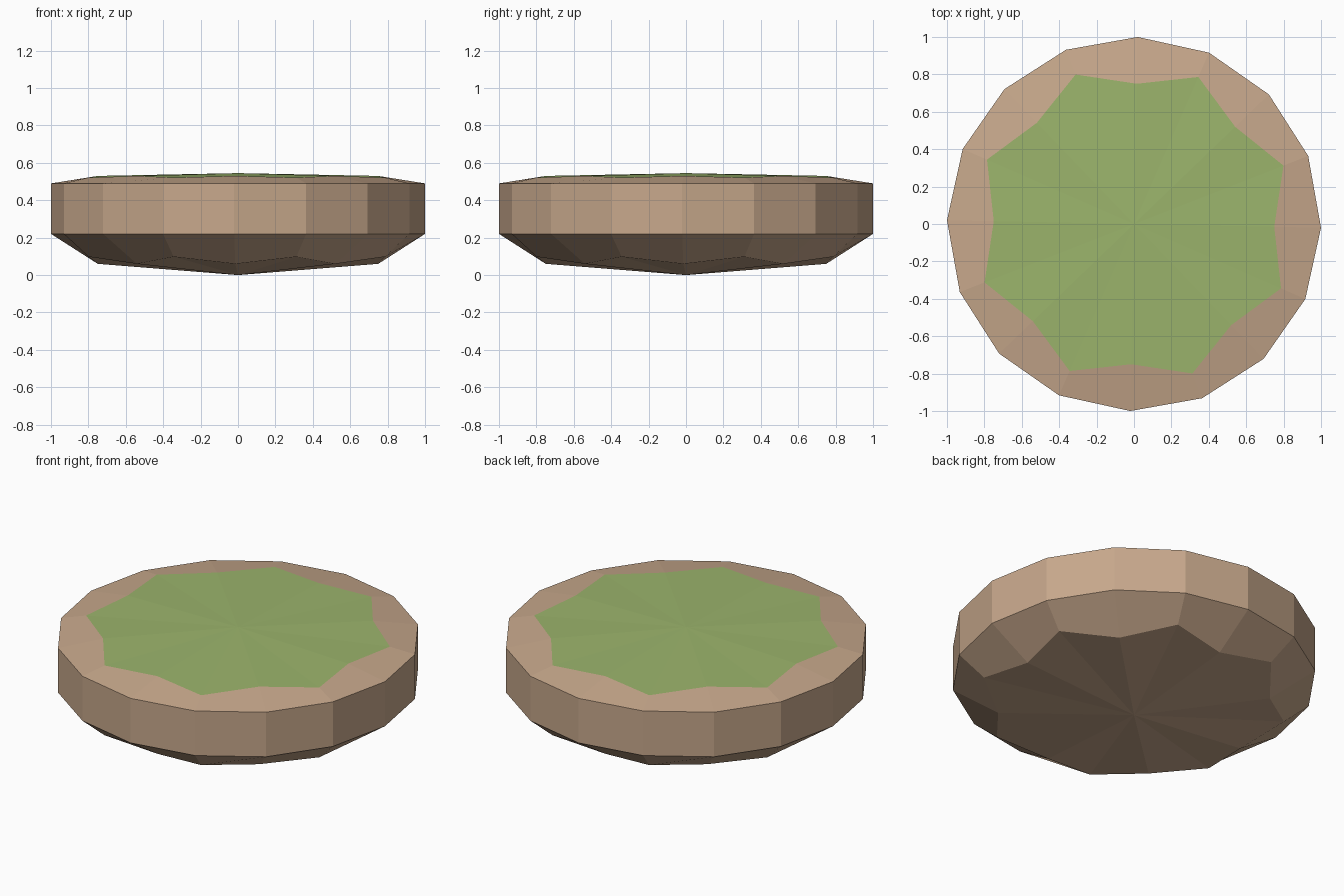
import bpy, bmesh
from math import cos, sin, radians

if "Cube" in bpy.data.objects:
    bpy.data.objects.remove(bpy.data.objects["Cube"])

SIDES = 16
OFFSET = radians(-1.15)


def material(name, color):
    mat = bpy.data.materials.new(name)
    mat.diffuse_color = color
    mat.use_nodes = True
    mat.node_tree.nodes["Principled BSDF"].inputs["Base Color"].default_value = mat.diffuse_color
    return mat


def ring(bm, outer, inner):
    """Ring of vertices alternating between two (radius, z) pairs."""
    verts = []
    for i in range(SIDES):
        r, z = inner if i % 2 == 0 else outer
        a = OFFSET + radians(360 / SIDES) * i
        verts.append(bm.verts.new((r * cos(a), r * sin(a), z)))
    return verts


def bridge(bm, low, high):
    for i in range(SIDES):
        j = (i + 1) % SIDES
        bm.faces.new((low[i], low[j], high[j], high[i]))


def fan(bm, loop, z, up):
    centre = bm.verts.new((0, 0, z))
    for i in range(SIDES):
        a, b = loop[i], loop[(i + 1) % SIDES]
        bm.faces.new((a, b, centre) if up else (b, a, centre))


def finish(bm, name, mat):
    mesh = bpy.data.meshes.new(name)
    bm.to_mesh(mesh)
    bm.free()
    mesh.materials.append(mat)
    obj = bpy.data.objects.new(name, mesh)
    bpy.context.collection.objects.link(obj)
    return obj


# Scalloped edge shared by soil and grass: (radius, z) at tips and notches
TIP, NOTCH = (0.858, 0.521), (0.75, 0.53)

# Soil: domed underside, bevel, upright wall and sloping top border
bm = bmesh.new()
base = ring(bm, (0.858, 0.098), (0.75, 0.06))
wall_low = ring(bm, (1.0, 0.22), (1.0, 0.22))
wall_high = ring(bm, (1.0, 0.49), (1.0, 0.49))
border = ring(bm, TIP, NOTCH)
fan(bm, base, 0.0, up=False)
for low, high in ((base, wall_low), (wall_low, wall_high), (wall_high, border)):
    bridge(bm, low, high)
finish(bm, "soil_disc", material("soil", (0.57, 0.39, 0.26, 1)))

# Grass: shallow star-edged cap
bm = bmesh.new()
fan(bm, ring(bm, TIP, NOTCH), 0.545, up=True)
finish(bm, "grass_cap", material("grass", (0.33, 0.46, 0.15, 1)))
